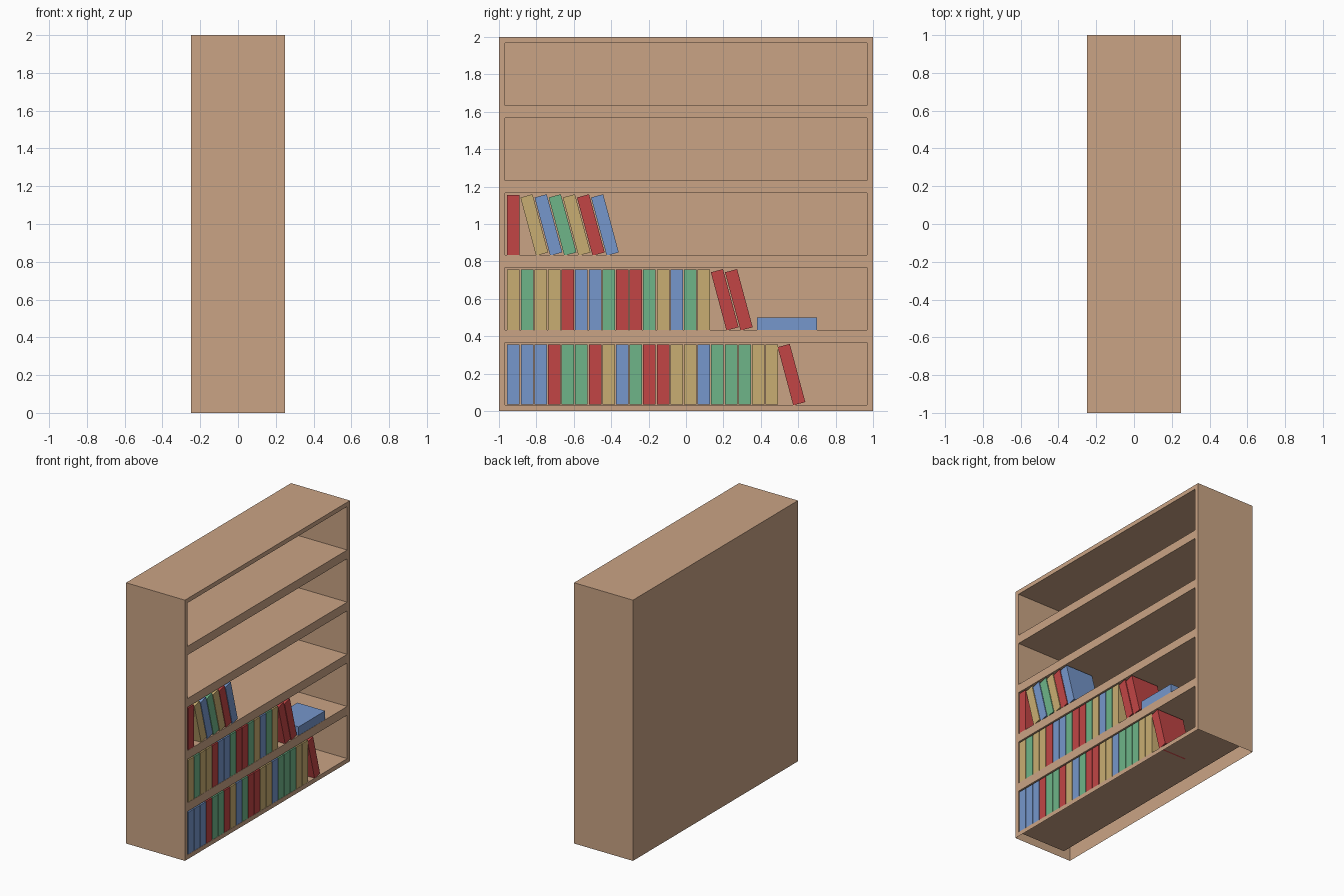
import bpy, bmesh, math
from mathutils import Vector

if "Cube" in bpy.data.objects:
    bpy.data.objects.remove(bpy.data.objects["Cube"])


def material(name, rgb):
    m = bpy.data.materials.new(name)
    lin = [((c / 255 + 0.055) / 1.055) ** 2.4 for c in rgb]
    m.diffuse_color = (*lin, 1)
    m.use_nodes = True
    m.node_tree.nodes["Principled BSDF"].inputs["Base Color"].default_value = m.diffuse_color
    return m


WOOD = material("wood_tan", (202, 164, 133))
COLOURS = {
    "r": material("book_red", (194, 69, 69)),
    "b": material("book_blue", (118, 151, 204)),
    "g": material("book_green", (111, 181, 137)),
    "y": material("book_yellow", (201, 174, 114)),
}


def finish(name, bm, mat):
    me = bpy.data.meshes.new(name)
    bm.to_mesh(me)
    bm.free()
    me.materials.append(mat)
    ob = bpy.data.objects.new(name, me)
    bpy.context.collection.objects.link(ob)
    return ob


# Bookcase shell: front frame grid, shelf pockets pushed in, sides and back
WALL, OPENING, PITCH, FRONT = 1 / 30, 1 / 3, 0.4, 0.25
ys = [-1, -1 + WALL, 1 - WALL, 1]
zs = [0]
for i in range(5):
    zs += [WALL + i * PITCH, WALL + i * PITCH + OPENING]
zs.append(2)

bm = bmesh.new()
grid = [[bm.verts.new((FRONT, y, z)) for y in ys] for z in zs]
pockets = []
for j in range(len(zs) - 1):
    for i in range(3):
        f = bm.faces.new((grid[j][i], grid[j][i + 1], grid[j + 1][i + 1], grid[j + 1][i]))
        if i == 1 and j % 2 == 1:
            pockets.append(f)
rim = [e for e in bm.edges if e.is_boundary]
ext = bmesh.ops.extrude_edge_only(bm, edges=rim)["geom"]
bmesh.ops.translate(bm, verts=[v for v in ext if isinstance(v, bmesh.types.BMVert)],
                    vec=Vector((-0.5, 0, 0)))
bmesh.ops.holes_fill(bm, edges=[e for e in bm.edges if e.is_boundary], sides=0)
pushed = bmesh.ops.extrude_discrete_faces(bm, faces=pockets)["faces"]
bmesh.ops.translate(bm, verts=list({v for f in pushed for v in f.verts}),
                    vec=Vector((-0.417, 0, 0)))
bmesh.ops.recalc_face_normals(bm, faces=bm.faces)
# the underside is open
under = [f for f in bm.faces if all(abs(v.co.z) < 1e-5 for v in f.verts)]
bmesh.ops.delete(bm, geom=under, context="FACES")
finish("bookcase", bm, WOOD)

# Books
THICK, TALL, DEEP, STEP = 0.067, 0.322, 0.235, 0.0727
LEAN = math.radians(15)


def book(name, colour, y, z, angle=0.0):
    bm = bmesh.new()
    bmesh.ops.create_cube(bm, size=1)
    bmesh.ops.scale(bm, vec=Vector((DEEP, THICK, TALL)), verts=bm.verts)
    ob = finish(name, bm, COLOURS[colour])
    ob.location = (FRONT - 0.001 - DEEP / 2, y, z)
    ob.rotation_euler = (angle, 0, 0)


# per shelf: upright colours, leaning colours, first leaning centre
SHELVES = [
    ("bbbrggrybgrryybgggyy", "r", 0.564),
    ("ygyyrbbgrrgybgy", "rr", 0.207),
    ("r", "ybgyrb", -0.811),
]
for s, (upright, leaning, start) in enumerate(SHELVES):
    floor = WALL + s * PITCH + 0.0005
    mid = floor + TALL / 2
    for i, c in enumerate(upright):
        book(f"upright_book_{s}_{i}", c, -0.9225 + i * STEP, mid)
    for i, c in enumerate(leaning):
        book(f"leaning_book_{s}_{i}", c, start + i * 0.0755, mid, LEAN)

# Book lying flat on the second shelf
book("flat_book", "b", 0.54, WALL + PITCH + 0.0005 + THICK / 2, math.pi / 2)
